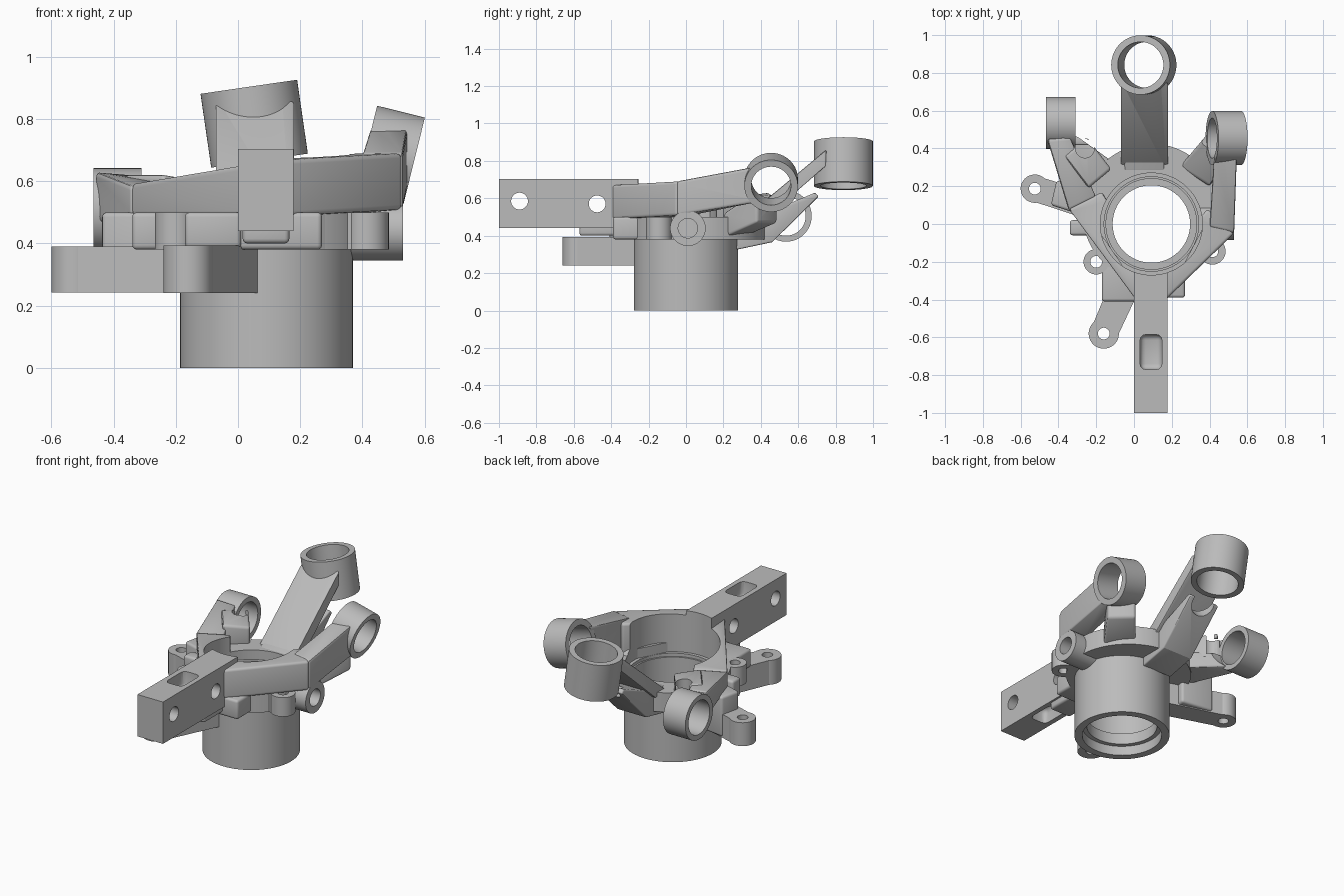
import bpy, bmesh, math
from mathutils import Vector

cube = bpy.data.objects.get("Cube")
if cube:
    bpy.data.objects.remove(cube)

metal = bpy.data.materials.new("cast grey metal")
metal.use_nodes = True
metal.diffuse_color = (0.5, 0.5, 0.5, 1)
metal.node_tree.nodes["Principled BSDF"].inputs["Base Color"].default_value = (0.5, 0.5, 0.5, 1)

HUB = (0.092, 0)
parts, cutters = [], []


def finish(name, bm):
    bmesh.ops.recalc_face_normals(bm, faces=bm.faces)
    mesh = bpy.data.meshes.new(name)
    bm.to_mesh(mesh)
    bm.free()
    mesh.materials.append(metal)
    obj = bpy.data.objects.new(name, mesh)
    bpy.context.collection.objects.link(obj)
    if "cutter" in name:
        obj.hide_render = True
        cutters.append(obj)
    else:
        parts.append(obj)
    return obj


def hull(name, corners):
    """Convex block from plan corners (x, y, bottom, top)."""
    bm = bmesh.new()
    for x, y, low, high in corners:
        bm.verts.new((x, y, low))
        bm.verts.new((x, y, high))
    bmesh.ops.convex_hull(bm, input=bm.verts)
    bmesh.ops.dissolve_limit(bm, angle_limit=0.02, verts=bm.verts, edges=bm.edges)
    return finish(name, bm)


def box(name, x0, x1, y0, y1, z0, z1):
    return hull(name, [(x, y, z0, z1) for x in (x0, x1) for y in (y0, y1)])


def rod(name, a, b, r, sides=64):
    """Solid cylinder from a to b."""
    a, b = Vector(a), Vector(b)
    bm = bmesh.new()
    bmesh.ops.create_cone(bm, cap_ends=True, segments=sides, radius1=r, radius2=r, depth=(b - a).length)
    turn = (b - a).to_track_quat('Z', 'Y').to_matrix()
    for v in bm.verts:
        v.co = turn @ v.co + (a + b) / 2
    return finish(name, bm)


def upright(name, x, y, r, z0, z1, sides=64):
    return rod(name, (x, y, z0), (x, y, z1), r, sides)


def lathe(name, base, axis, outline, sides=64):
    """Closed outline of (radius, height) turned about an axis."""
    turn = Vector(axis).to_track_quat('Z', 'Y').to_matrix()
    bm = bmesh.new()
    rows = []
    for i in range(sides):
        a = math.tau * i / sides
        rows.append([bm.verts.new(Vector(base) + turn @ Vector((r * math.cos(a), r * math.sin(a), h)))
                     for r, h in outline])
    for i in range(sides):
        p, q = rows[i - 1], rows[i]
        for j in range(len(outline)):
            bm.faces.new((p[j - 1], q[j - 1], q[j], p[j]))
    return finish(name, bm)


def tube(name, base, axis, length, outer, inner):
    return lathe(name, base, axis, [(inner, 0), (outer, 0), (outer, length), (inner, length)])


def profile_yz(name, loops, x0, x1):
    """Side outline, with further loops as holes, extruded across x."""
    bm = bmesh.new()
    sides = []
    for x in (x0, x1):
        rings = [[bm.verts.new((x, y, z)) for y, z in loop] for loop in loops]
        edges = [bm.edges.new((r[i - 1], r[i])) for r in rings for i in range(len(r))]
        bmesh.ops.triangle_fill(bm, use_beauty=True, edges=edges)
        sides.append(rings)
    for p, q in zip(*sides):
        for i in range(len(p)):
            bm.faces.new((p[i - 1], p[i], q[i], q[i - 1]))
    return finish(name, bm)


def circle(y, z, r, n=32):
    return [(y + r * math.cos(math.tau * i / n), z + r * math.sin(math.tau * i / n)) for i in range(n)]


def cut(obj, *tools):
    for tool in tools:
        m = obj.modifiers.new("cut", 'BOOLEAN')
        m.object, m.operation, m.solver = tool, 'DIFFERENCE', 'EXACT'
    return obj


def bevel(obj, width=0.015):
    m = obj.modifiers.new("bevel", 'BEVEL')
    m.width, m.segments, m.limit_method, m.angle_limit = width, 3, 'ANGLE', 0.6
    return obj


def joint_cutter(centre, axis, r, reach=0.2):
    return rod("cutter", centre - axis * reach, centre + axis * reach, r)


# Hub sleeve with stepped bore
lathe("hub_sleeve", (*HUB, 0), (0, 0, 1),
      [(0.278, 0), (0.278, 0.42), (0.24, 0.42), (0.24, 0.13), (0.205, 0.13),
       (0.205, 0.06), (0.232, 0.06), (0.232, 0)], 96)

# Shared bore and joint cutters
bore = upright("bore_cutter", *HUB, 0.27, 0.44, 1.2, 96)
neck = upright("neck_cutter", *HUB, 0.25, 0.1, 1.3, 96)
back_c, back_axis = Vector((0.052, 0.842, 0.785)), Vector((-0.144, 0, 0.99)).normalized()
left_c, left_axis = Vector((0.49, 0.455, 0.685)), Vector((0.97, 0, -0.24)).normalized()
right_c, right_axis = Vector((-0.388, 0.535, 0.505)), Vector((1, 0, 0))
back_cut = joint_cutter(back_c, back_axis, 0.14)
left_cut = joint_cutter(left_c, left_axis, 0.12)
right_cut = joint_cutter(right_c, right_axis, 0.115)

# Flange, with a wider rear half
for name, y, r in (("flange", 0, 0.315), ("rear_flange", 0.06, 0.365)):
    cut(upright(name, HUB[0], y, r, 0.38, 0.5, 96), bore, neck)

# Round lugs, each with a hole and a web running to the hub
lugs = (
    ("right_bolt_lug", -0.2, -0.2, 0.067, 0.38, 0.5, ((-0.17, -0.06), (-0.06, -0.22))),
    ("left_bolt_lug", 0.415, -0.145, 0.07, 0.38, 0.5, ((0.27, -0.2), (0.36, -0.03))),
    ("front_caliper_lug", -0.16, -0.58, 0.08, 0.24, 0.393, ((-0.1, -0.25), (0.07, -0.26))),
    ("side_caliper_lug", -0.525, 0.187, 0.075, 0.243, 0.39, ((-0.17, 0), (-0.14, 0.14))))
for name, x, y, r, z0, z1, ends in lugs:
    tube(name, (x, y, z0), (0, 0, 1), z1 - z0, r, 0.031)
    centre = Vector((x, y))
    d = (Vector(ends[0]) + Vector(ends[1])) / 2 - centre
    d.normalize()
    n = Vector((-d.y, d.x)) * math.sqrt(r * r - 0.033 ** 2)
    start = centre + d * 0.033
    hull(name + "_web", [(*(start + n), z0, z1), (*(start - n), z0, z1)] + [(*e, z0, z1) for e in ends])

# Risers and stops around the flange
cut(bevel(hull("side_lug_riser", [(-0.44, 0.1, 0.25, 0.5), (-0.41, 0.23, 0.25, 0.5),
                                  (-0.22, 0.03, 0.25, 0.5), (-0.2, 0.2, 0.25, 0.5)])), neck)
cut(bevel(box("front_lug_riser", -0.17, 0.01, -0.41, -0.15, 0.385, 0.5)), bore, neck)
bevel(box("right_stop", -0.34, -0.22, -0.06, 0.02, 0.38, 0.5))
cut(bevel(box("front_stop", 0, 0.27, -0.39, -0.2, 0.38, 0.5)), bore, neck)
bevel(box("shaft_foot", 0.015, 0.165, -0.57, -0.28, 0.4, 0.48))

# Front steering shaft with cross holes and blind slots
shaft = profile_yz("steering_shaft", [[(-1, 0.44), (-0.25, 0.44), (-0.25, 0.703), (-1, 0.703)],
                                      circle(-0.89, 0.585, 0.045), circle(-0.475, 0.57, 0.045)], 0, 0.178)
for z0, z1 in ((0.6, 0.8), (0.35, 0.53)):
    cut(shaft, bevel(box("cutter", 0.032, 0.148, -0.77, -0.585, z0, z1), 0.03))
cut(shaft, bore)

# Side arms forming the V around the hub
arms = {
    "left_front_arm": [(0.17, -0.4, 0.49, 0.67), (0.05, -0.3, 0.49, 0.67),
                       (0.53, -0.05, 0.51, 0.69), (0.39, 0.08, 0.49, 0.69)],
    "left_rear_arm": [(0.53, -0.05, 0.51, 0.69), (0.4, -0.02, 0.5, 0.69),
                      (0.545, 0.38, 0.58, 0.77), (0.425, 0.38, 0.58, 0.77)],
    "left_leg": [(0.24, 0.3, 0.39, 0.49), (0.4, 0.2, 0.39, 0.52),
                 (0.4, 0.49, 0.47, 0.64), (0.52, 0.38, 0.47, 0.64)],
    "right_front_arm": [(0.01, -0.4, 0.49, 0.65), (0.12, -0.3, 0.49, 0.65),
                        (-0.345, 0.08, 0.49, 0.59), (-0.17, 0.17, 0.47, 0.59)],
    "right_rear_arm": [(-0.345, 0.07, 0.49, 0.585), (-0.2, 0.14, 0.47, 0.585),
                       (-0.46, 0.45, 0.47, 0.63), (-0.34, 0.46, 0.45, 0.62)],
    "right_leg": [(-0.22, 0.1, 0.39, 0.5), (-0.1, 0.32, 0.39, 0.5),
                  (-0.4, 0.43, 0.41, 0.5), (-0.31, 0.47, 0.41, 0.5)],
}
for name, corners in arms.items():
    arm = cut(bevel(hull(name, corners)), bore, neck)
    if "front" not in name:
        cut(arm, left_cut if "left" in name else right_cut)

# Notched clevis block beside the right arm
cut(bevel(hull("clevis_block", [(-0.37, 0.36, 0.47, 0.62), (-0.24, 0.19, 0.45, 0.62),
                                (-0.12, 0.29, 0.45, 0.6), (-0.25, 0.46, 0.47, 0.62)])),
    upright("cutter", -0.26, 0.4, 0.05, 0.4, 0.8), bore, right_cut)

# Rear arm: sloping plate above a bitten stub
plate = profile_yz("rear_arm_plate", [[(0.28, 0.47), (0.75, 0.86), (0.75, 0.775), (0.4, 0.47)]], -0.07, 0.18)
cut(bevel(plate, 0.008), bore, back_cut)
stub = profile_yz("rear_arm_stub", [[(0.28, 0.5), (0.27, 0.325), (0.46, 0.365), (0.71, 0.61),
                                     (0.69, 0.63), (0.45, 0.53)]], -0.05, 0.16)
cut(bevel(stub, 0.008), rod("cutter", (0.055, 0.76, 0.5), (0.055, 0.55, 0.8), 0.075), bore, neck)

# Joint rings
for name, centre, axis, length, outer, inner in (
        ("rear_ring", back_c, back_axis, 0.24, 0.157, 0.122),
        ("left_ring", left_c, left_axis, 0.158, 0.143, 0.106),
        ("right_ring", right_c, right_axis, 0.155, 0.137, 0.105)):
    tube(name, centre - axis * length / 2, axis, length, outer, inner)

# Sensor boss through the left side of the flange
cut(tube("sensor_boss", (0.31, 0.01, 0.44), (1, 0, 0), 0.22, 0.095, 0.052), bore, neck)

# Bake the modifiers, drop the cutters and smooth the curved faces
graph = bpy.context.evaluated_depsgraph_get()
baked = [bpy.data.meshes.new_from_object(p.evaluated_get(graph)) for p in parts]
for part, mesh in zip(parts, baked):
    part.modifiers.clear()
    part.data = mesh
for tool in cutters:
    bpy.data.objects.remove(tool)
bpy.ops.object.select_all(action='DESELECT')
for part in parts:
    part.select_set(True)
bpy.context.view_layer.objects.active = parts[0]
bpy.ops.object.shade_smooth_by_angle(angle=math.radians(30))
